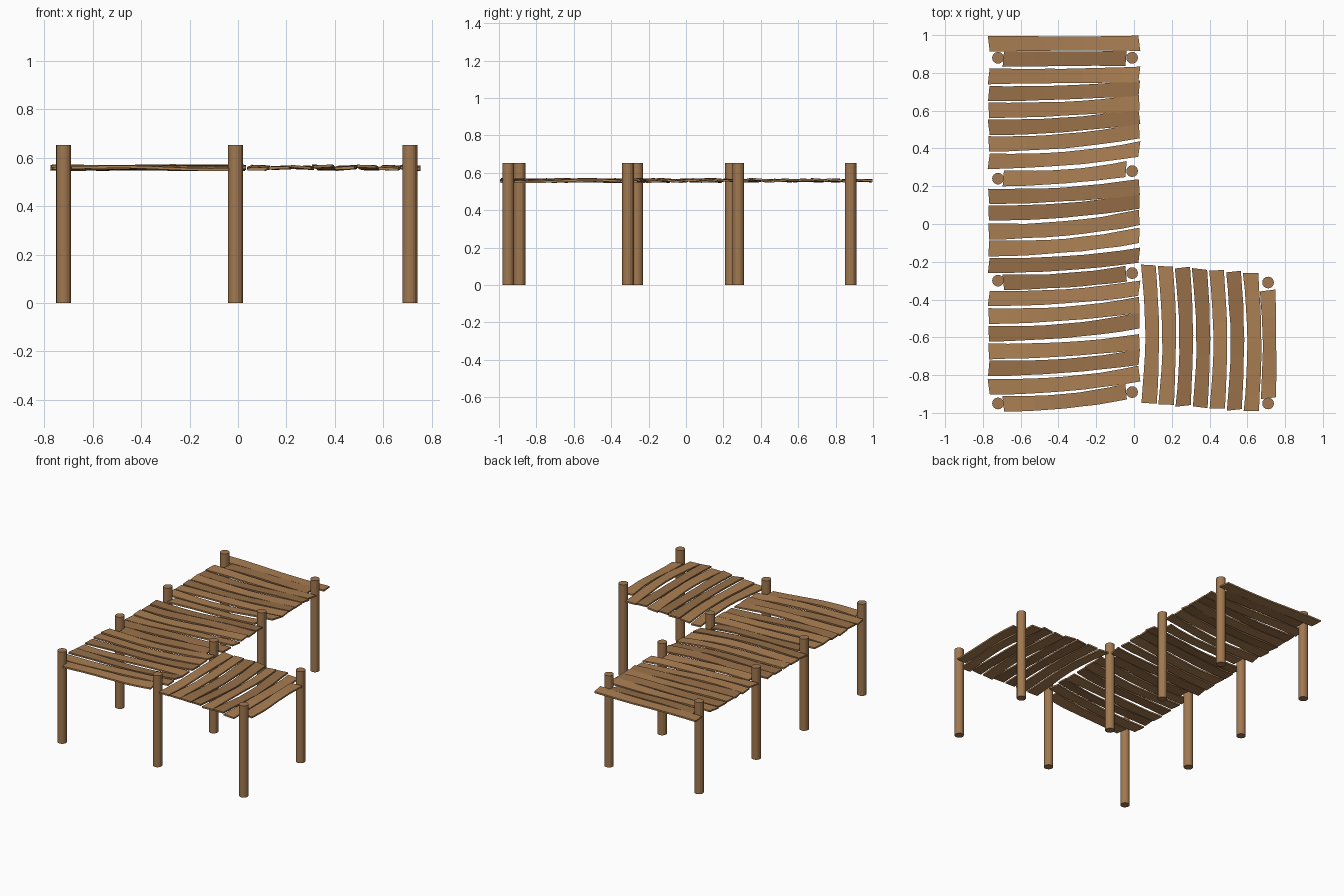
import bpy, bmesh, math, random

if "Cube" in bpy.data.objects:
    bpy.data.objects.remove(bpy.data.objects["Cube"])

random.seed(4)


def material(name, rgb):
    m = bpy.data.materials.new(name)
    m.diffuse_color = (*rgb, 1)
    m.use_nodes = True
    m.node_tree.nodes["Principled BSDF"].inputs["Base Color"].default_value = m.diffuse_color
    return m


LIGHT = material("light_wood", (0.40, 0.21, 0.085))
DARK = material("dark_wood", (0.31, 0.16, 0.065))
POST = material("post_wood", (0.36, 0.19, 0.08))


def finish(name, bm, mat):
    bmesh.ops.recalc_face_normals(bm, faces=bm.faces)
    me = bpy.data.meshes.new(name)
    bm.to_mesh(me)
    bm.free()
    me.materials.append(mat)
    ob = bpy.data.objects.new(name, me)
    bpy.context.collection.objects.link(ob)


def plank(name, a, b, centre, mat, swap=False, width=0.083, thick=0.011):
    """Warped board from a to b; centre(t) gives its sideways position."""
    bm = bmesh.new()
    n = 8
    amp, phase = random.uniform(0.002, 0.006), random.uniform(0, 6.28)
    tilt, twist = random.uniform(-0.003, 0.003), random.uniform(-0.003, 0.003)
    skew = random.uniform(-0.006, 0.006)
    rings = []
    for i in range(n + 1):
        t = i / n
        u = a + (b - a) * t
        c = centre(t)
        w = width / 2 * (1 - 0.10 * math.sin(math.pi * t)) + random.uniform(-0.0015, 0.0015)
        z = 0.559 + amp * math.sin(phase + 6.0 * t)
        roll = tilt + twist * (2 * t - 1)
        ring = []
        for s, h in ((-1, -1), (1, -1), (1, 1), (-1, 1)):
            uu = u + (skew * s if 0 < i < n else skew * s - 0.002)
            p = (c + s * w, uu) if swap else (uu, c + s * w)
            ring.append(bm.verts.new((*p, z + s * roll + h * thick / 2)))
        rings.append(ring)
    for r, q in zip(rings, rings[1:]):
        for k in range(4):
            bm.faces.new((r[k], r[(k + 1) % 4], q[(k + 1) % 4], q[k]))
    bm.faces.new(rings[0])
    bm.faces.new(rings[-1])
    finish(name, bm, mat)


# main walkway: left-end positions, drift of the right end, tone per board
left = [.955, .873, .782, .69, .602, .512, .424, .332, .241, .146, .058,
        -.04, -.13, -.22, -.308, -.395, -.488, -.581, -.674, -.764, -.862, -.952]
drift = [.002, .005, .01, .03, .04, .06, .07, .065, .05, .05, .065,
         .075, .07, .055, .045, .055, .06, .07, .05, .06, .07, .065]
tones = "LDLDLDLLLDDLLDDLLDLDLL"
for i, (y, d, tone) in enumerate(zip(left, drift, tones)):
    short = i in (1, 8, 14, 21)      # boards that fit between posts
    x0, x1 = (-0.69, -0.04) if short else (-0.767, 0.03)
    plank(f"walkway_plank_{i + 1}", x0, x1, lambda t: y + d * t ** 2.2,
          LIGHT if tone == "L" else DARK)

# side platform: bowed boards running front to back
for i, tone in enumerate("LLDDLDLL"):
    x = 0.08 + 0.0902 * i
    y0, y1 = (-0.92, -0.35) if i == 7 else (-0.947 - 0.007 * i, -0.215 - 0.007 * i)
    bow = 0.018 if i < 7 else 0.008
    plank(f"platform_plank_{i + 1}", y0, y1,
          lambda t: x + bow * math.sin(math.pi * t) - 0.004 * t,
          LIGHT if tone == "L" else DARK, swap=True, width=0.08)

# round posts
posts = [(-.72, .88), (-.01, .88), (-.72, .24), (-.01, .28), (-.72, -.30),
         (-.01, -.26), (-.72, -.95), (-.01, -.89), (.71, -.31), (.71, -.95)]
for i, (x, y) in enumerate(posts):
    bm = bmesh.new()
    bmesh.ops.create_cone(bm, cap_ends=True, segments=16, radius1=0.031,
                          radius2=0.031, depth=0.652)
    bmesh.ops.translate(bm, verts=bm.verts, vec=(x, y, 0.326))
    finish(f"post_{i + 1}", bm, POST)
